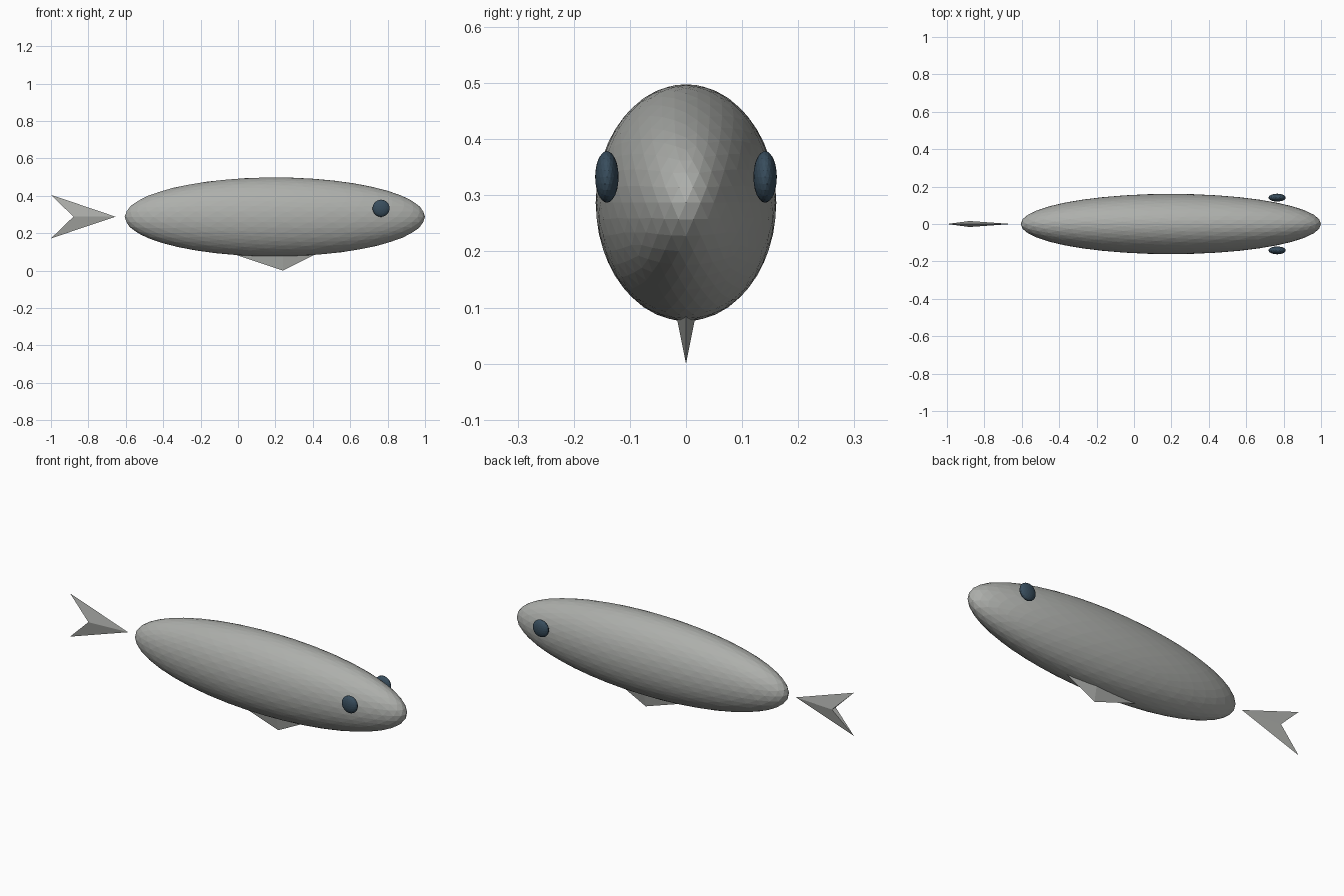
import bpy
import bmesh
from mathutils import Matrix, Vector

cube = bpy.data.objects.get("Cube")
if cube:
    bpy.data.objects.remove(cube, do_unlink=True)


def material(name, colour):
    mat = bpy.data.materials.new(name)
    mat.use_nodes = True
    mat.diffuse_color = (*colour, 1)
    mat.node_tree.nodes["Principled BSDF"].inputs["Base Color"].default_value = (*colour, 1)
    return mat


def finish(name, bm, mat):
    bmesh.ops.recalc_face_normals(bm, faces=bm.faces)
    mesh = bpy.data.meshes.new(name)
    bm.to_mesh(mesh)
    bm.free()
    mesh.materials.append(mat)
    bpy.context.collection.objects.link(bpy.data.objects.new(name, mesh))


def ellipsoid(name, centre, radii, detail, mat):
    bm = bmesh.new()
    place = Matrix.Translation(centre) @ Matrix.Diagonal((*radii, 1))
    bmesh.ops.create_icosphere(bm, subdivisions=detail, radius=1, matrix=place)
    finish(name, bm, mat)


def hull(name, points, mat):
    bm = bmesh.new()
    verts = [bm.verts.new(Vector(p)) for p in points]
    bmesh.ops.convex_hull(bm, input=verts)
    finish(name, bm, mat)


silver = material("silver grey", (0.42, 0.43, 0.41))
eye_blue = material("dark slate blue", (0.04, 0.075, 0.11))

# Body
ellipsoid("body", (0.197, 0, 0.287), (0.803, 0.161, 0.211), 4, silver)

# Eyes, standing just clear of the head
for side, y in (("left", 0.141), ("right", -0.141)):
    ellipsoid(side + "_eye", (0.765, y, 0.333), (0.046, 0.021, 0.046), 3, eye_blue)

# Forked tail: two slim wedges sharing the middle ridge
for lobe, z in (("upper", 0.405), ("lower", 0.172)):
    hull(lobe + "_tail_lobe",
         [(-0.655, 0, 0.288), (-0.88, 0.016, 0.288), (-0.88, -0.016, 0.288), (-1, 0, z)],
         silver)

# Belly fin: pyramid on a slim diamond, pointing down
hull("belly_fin",
     [(-0.06, 0, 0.1), (0.24, 0.02, 0.1), (0.44, 0, 0.1), (0.24, -0.02, 0.1), (0.24, 0, 0)],
     silver)
